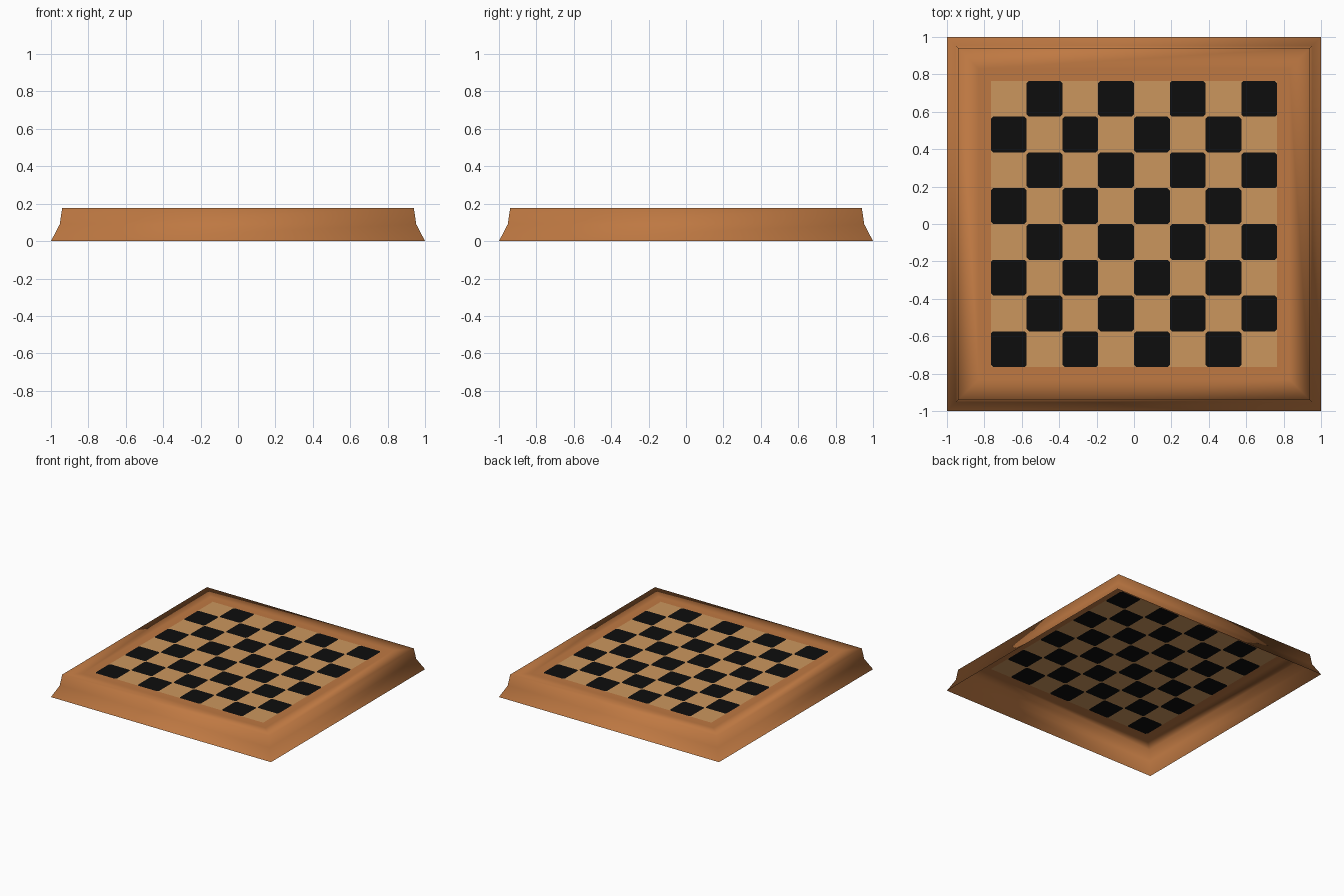
import bpy, bmesh

if "Cube" in bpy.data.objects:
    bpy.data.objects.remove(bpy.data.objects["Cube"])

def material(name, rgb):
    m = bpy.data.materials.new(name)
    m.diffuse_color = (*rgb, 1.0)
    m.use_nodes = True
    m.node_tree.nodes["Principled BSDF"].inputs["Base Color"].default_value = m.diffuse_color
    return m

WOOD = material("frame_wood", (0.52, 0.19, 0.055))
LIGHT = material("light_square", (0.60, 0.305, 0.11))
DARK = material("dark_square", (0.004, 0.004, 0.004))

HALF = 0.765      # half width of playing field
TOP = 0.172       # height of playing field

def finish(bm, name, mats, smooth):
    me = bpy.data.meshes.new(name)
    for f in bm.faces:
        f.smooth = smooth
    bm.to_mesh(me)
    bm.free()
    for m in mats:
        me.materials.append(m)
    ob = bpy.data.objects.new(name, me)
    bpy.context.collection.objects.link(ob)
    return ob

# Frame: square rings swept along an open moulding profile (half width, height)
profile = [(1.0, 0.0), (0.953, 0.09), (0.94, 0.178), (0.83, TOP), (HALF, TOP)]
bm = bmesh.new()
rings = [[bm.verts.new((sx * r, sy * r, z))
          for sx, sy in ((-1, -1), (1, -1), (1, 1), (-1, 1))] for r, z in profile]
for lower, upper in zip(rings, rings[1:]):
    for i in range(4):
        j = (i + 1) % 4
        bm.faces.new((lower[i], lower[j], upper[j], upper[i]))
finish(bm, "frame", [WOOD], True)

# Playing field: 8 x 8 squares, dark ones with clipped corners
bm = bmesh.new()

def face(points, mat):
    f = bm.faces.new([bm.verts.new((x, y, TOP)) for x, y in points])
    f.material_index = mat

s = 2 * HALF / 8
c = 0.012
for i in range(8):
    for j in range(8):
        x0, y0 = -HALF + i * s, -HALF + j * s
        x1, y1 = x0 + s, y0 + s
        if (i + j) % 2:
            face([(x0, y0), (x1, y0), (x1, y1), (x0, y1)], 0)
        else:
            face([(x0 + c, y0), (x1 - c, y0), (x1, y0 + c), (x1, y1 - c),
                  (x1 - c, y1), (x0 + c, y1), (x0, y1 - c), (x0, y0 + c)], 1)
            face([(x0, y0), (x0 + c, y0), (x0, y0 + c)], 0)
            face([(x1, y0), (x1, y0 + c), (x1 - c, y0)], 0)
            face([(x1, y1), (x1 - c, y1), (x1, y1 - c)], 0)
            face([(x0, y1), (x0, y1 - c), (x0 + c, y1)], 0)
bmesh.ops.remove_doubles(bm, verts=bm.verts, dist=0.0005)
finish(bm, "playing_field", [LIGHT, DARK], False)
